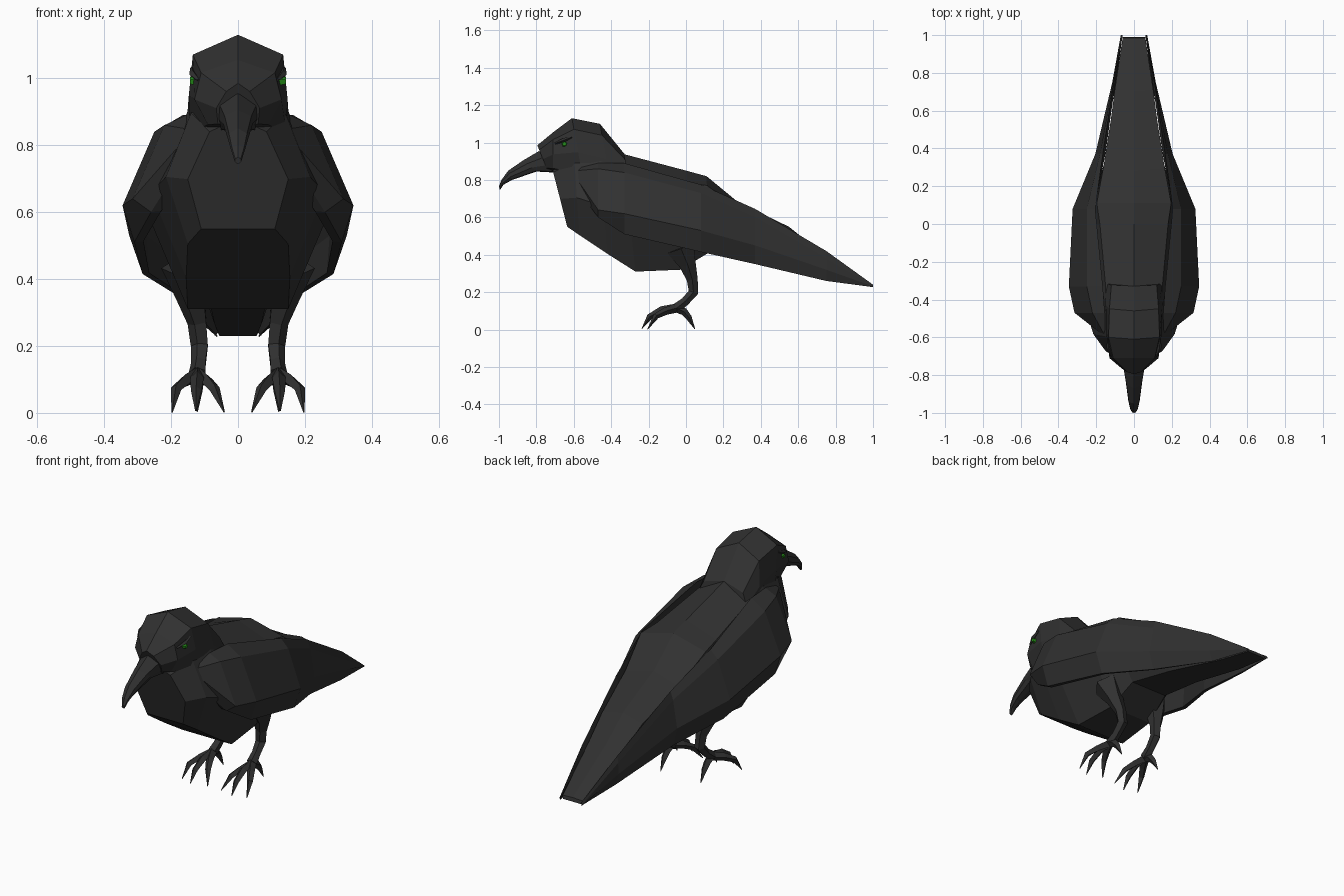
import bpy, bmesh, math
from mathutils import Vector


def material(name, rgb):
    m = bpy.data.materials.new(name)
    m.diffuse_color = (*rgb, 1)
    return m


BLACK = material("feather_black", (0.03, 0.03, 0.03))
GREEN = material("eye_green", (0.02, 0.3, 0.01))


def loft(name, strips, mat=BLACK, mirror=False):
    """Skin one or more stacks of closed rings into one flat-shaded object."""
    bm = bmesh.new()
    for rings in strips:
        rows = [[bm.verts.new(p) for p in ring] for ring in rings]
        n = len(rows[0])
        for a, b in zip(rows, rows[1:]):
            for i in range(n):
                j = (i + 1) % n
                bm.faces.new((a[i], a[j], b[j], b[i]))
        bm.faces.new(rows[0])
        bm.faces.new(rows[-1])
    bmesh.ops.recalc_face_normals(bm, faces=bm.faces)
    me = bpy.data.meshes.new(name)
    bm.to_mesh(me)
    bm.free()
    ob = bpy.data.objects.new(name, me)
    bpy.context.collection.objects.link(ob)
    me.materials.append(mat)
    if mirror:
        mod = ob.modifiers.new("mirror", "MIRROR")
        mod.use_mirror_merge = False
    return ob


def section(yt, zt, yb, zb, up, mid, low, levels=(0.12, 0.55, 1.0)):
    """Symmetric 8-sided slice between a top and a bottom centre point."""
    top, bot = Vector((0, yt, zt)), Vector((0, yb, zb))
    side = [top.lerp(bot, t) + Vector((w, 0, 0)) for t, w in zip(levels, (up, mid, low))]
    left = [Vector((-p.x, p.y, p.z)) for p in reversed(side)]
    return [top, *side, bot, *left]


def tube(path, sides=5, ref=Vector((1, 0, 0))):
    """Rings for a tapering limb; path points are x, y, z, radius."""
    rings = []
    pts = [Vector(p[:3]) for p in path]
    for i, p in enumerate(path):
        d = pts[min(i + 1, len(pts) - 1)] - pts[max(i - 1, 0)]
        v = d.cross(ref).normalized()
        u = v.cross(d).normalized()
        rings.append([pts[i] + p[3] * (u * math.cos(a) + v * math.sin(a))
                      for a in (2 * math.pi * k / sides for k in range(sides))])
    return rings


# Body with breast, belly and tail
loft("body", [[section(*s) for s in (
    (-.72, .88, -.635, .55, .085, .15, .11),
    (-.60, .95, -.57, .505, .14, .215, .15),
    (-.46, .97, -.42, .405, .15, .26, .155),
    (-.34, .94, -.27, .31, .15, .27, .15),
    (.00, .85, -.03, .32, .18, .25, .13),
    (.11, .82, .12, .41, .197, .22, .11),
    (.28, .68, .40, .36, .163, .15, .09),
    (.55, .55, .60, .31, .122, .11, .08),
    (.70, .43, .78, .265, .102, .095, .07),
    (.985, .25, .99, .23, .06, .06, .055))]])

# Head
loft("head", [[section(*s, levels=(.18, .55, .9)) for s in (
    (-.795, .985, -.74, .85, .035, .065, .06),
    (-.71, 1.055, -.71, .84, .11, .13, .09),
    (-.61, 1.13, -.55, .80, .135, .147, .145),
    (-.46, 1.10, -.40, .76, .13, .15, .155),
    (-.33, .94, -.30, .76, .12, .15, .15))]])

# Hooked beak
loft("beak", [[section(*s, levels=(.3, .65, .95)) for s in (
    (-.785, .955, -.71, .84, .055, .06, .05),
    (-.87, .905, -.80, .845, .04, .045, .035),
    (-.95, .85, -.93, .80, .027, .03, .02),
    (-.987, .80, -.975, .775, .018, .02, .012),
    (-1.0, .765, -.995, .745, .008, .01, .005))]])

# Folded wings: top, shoulder, widest and lower edge, with an inner wall
wing = []
for y, *o in ((-.58, .14, .87, .16, .85, .175, .80, .165, .75),
              (-.47, .155, .89, .22, .86, .315, .64, .26, .60),
              (-.33, .165, .89, .25, .84, .345, .62, .31, .51),
              (.08, .205, .775, .25, .73, .325, .53, .285, .415),
              (.37, .165, .645, .18, .60, .205, .45, .18, .35),
              (.75, .108, .42, .112, .38, .115, .32, .10, .26),
              (1.0, .06, .24, .070, .236, .070, .232, .063, .227)):
    outer = [(o[i], y, o[i + 1]) for i in (0, 2, 4, 6)]
    thick = .05 * (1 - y) / 1.3 + .004
    wing.append(outer + [(o[6] - thick * .5, y, o[7] + .003),
                         (o[4] - thick * 1.3, y, o[5]), (o[2] - thick, y, o[3] - .005)])
loft("wings", [wing], mirror=True)

# Legs with three front toes and one hind toe, each ending in a claw
hub = (.12, -.05, .115)
toes = [tube([(*hub, .024), (*knuckle, .02), (*mid, .016), (*tip, .002)], 4)
        for knuckle, mid, tip in (
            ((.155, -.11, .098), (.185, -.16, .072), (.197, -.205, .002)),
            ((.122, -.13, .105), (.125, -.195, .068), (.126, -.235, .006)),
            ((.095, -.11, .098), (.07, -.16, .072), (.041, -.205, .002)),
            ((.122, -.01, .095), (.122, .015, .065), (.122, .047, .004)))]
shank = tube([(.15, -.03, .44, .08), (.14, .008, .35, .047), (.12, .033, .27, .031),
              (.113, .04, .20, .028), (.116, -.005, .15, .024), (*hub, .028)])
loft("legs", [shank] + toes, mirror=True)

# Eyes with a heavy brow above
z_up = Vector((0, 0, 1))
loft("eyes", [tube([(.115, -.65, .992, .018), (.143, -.65, .992, .011)], 5, z_up)],
     GREEN, mirror=True)
loft("brows", [tube([(.118, -.70, .995, .005), (.135, -.655, 1.012, .011),
                     (.138, -.61, 1.03, .005)], 4)], mirror=True)
